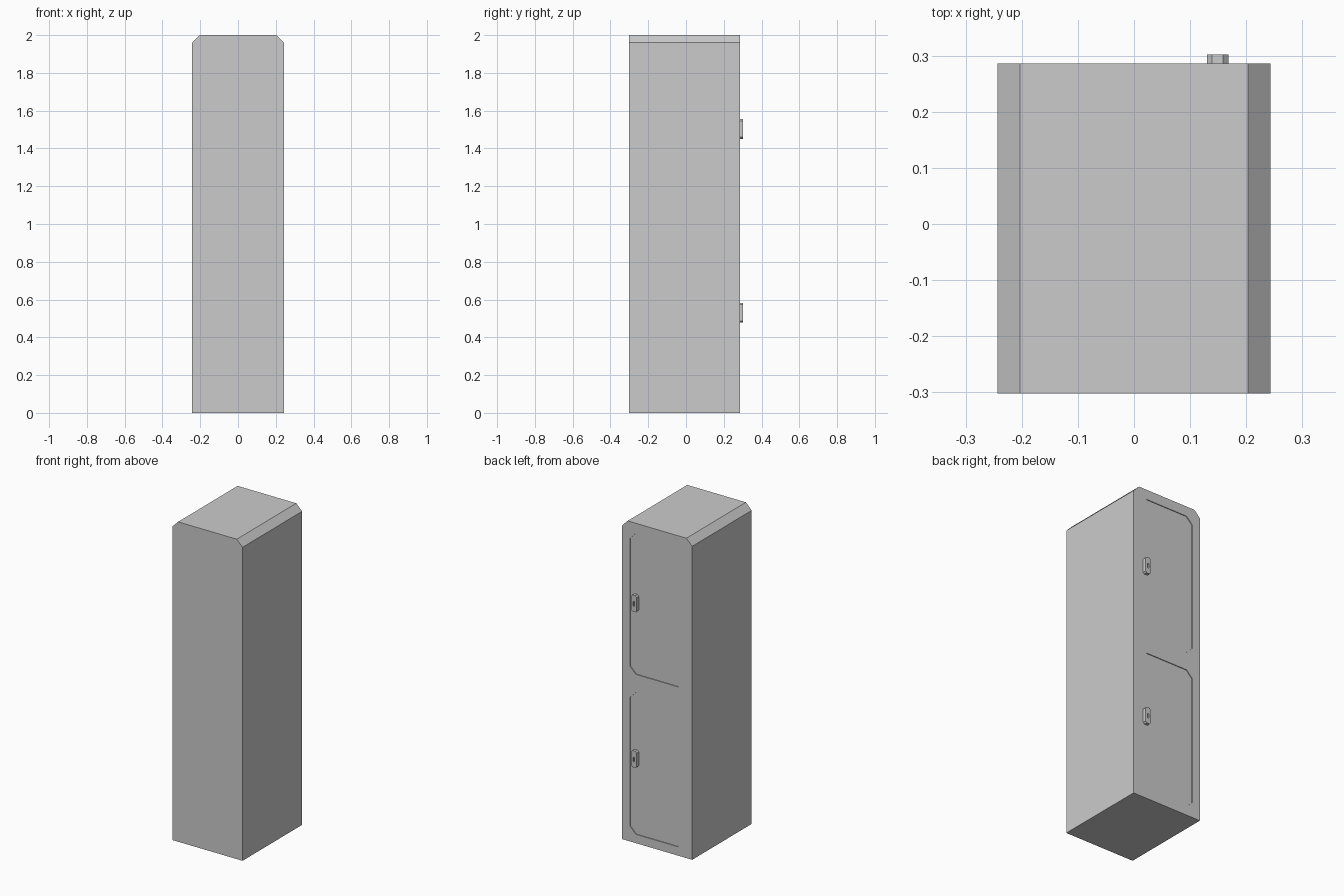
import bpy
import bmesh

if "Cube" in bpy.data.objects:
    bpy.data.objects.remove(bpy.data.objects["Cube"])

BACK, DOOR_FACE = 0.286, 0.281


def prism(name, profile, y0, y1):
    """Extrude an (x, z) outline from y0 to y1."""
    bm = bmesh.new()
    face = bm.faces.new([bm.verts.new((x, y0, z)) for x, z in profile])
    ext = bmesh.ops.extrude_face_region(bm, geom=[face])
    verts = [v for v in ext["geom"] if isinstance(v, bmesh.types.BMVert)]
    bmesh.ops.translate(bm, verts=verts, vec=(0, y1 - y0, 0))
    bmesh.ops.recalc_face_normals(bm, faces=bm.faces)
    mesh = bpy.data.meshes.new(name)
    bm.to_mesh(mesh)
    bm.free()
    obj = bpy.data.objects.new(name, mesh)
    bpy.context.collection.objects.link(obj)
    return obj


def octagon(x0, x1, z0, z1, c):
    """Rectangle outline with corners cut by c."""
    return [(x0 + c, z0), (x1 - c, z0), (x1, z0 + c), (x1, z1 - c),
            (x1 - c, z1), (x0 + c, z1), (x0, z1 - c), (x0, z0 + c)]


def cut(target, cutter):
    """Subtract cutter from target, then discard the cutter."""
    cutter.hide_render = True
    mod = target.modifiers.new("cut", 'BOOLEAN')
    mod.operation = 'DIFFERENCE'
    mod.solver = 'EXACT'
    mod.object = cutter
    bpy.context.view_layer.objects.active = target
    bpy.ops.object.modifier_apply(modifier=mod.name)
    bpy.data.objects.remove(cutter)


# Cabinet with chamfered top edges
cabinet = prism("cabinet", [(-0.243, 0), (0.243, 0), (0.243, 1.96),
                            (0.203, 2), (-0.203, 2), (-0.243, 1.96)], -0.302, BACK)

for label, z0, z1, handle_z in (("lower", 0.055, 0.942, 0.53), ("upper", 1.055, 1.938, 1.503)):
    # Shallow recessed door panel
    cut(cabinet, prism("door_cutter", octagon(-0.187, 0.187, z0, z1, 0.041), DOOR_FACE, 0.35))

    # Lock handle with a keyhole slot
    handle = prism(label + "_handle",
                   octagon(0.13, 0.168, handle_z - 0.052, handle_z + 0.052, 0.009),
                   DOOR_FACE - 0.003, 0.302)
    cut(handle, prism("keyhole_cutter",
                      octagon(0.144, 0.154, handle_z - 0.017, handle_z + 0.013, 0.003),
                      0.294, 0.35))
